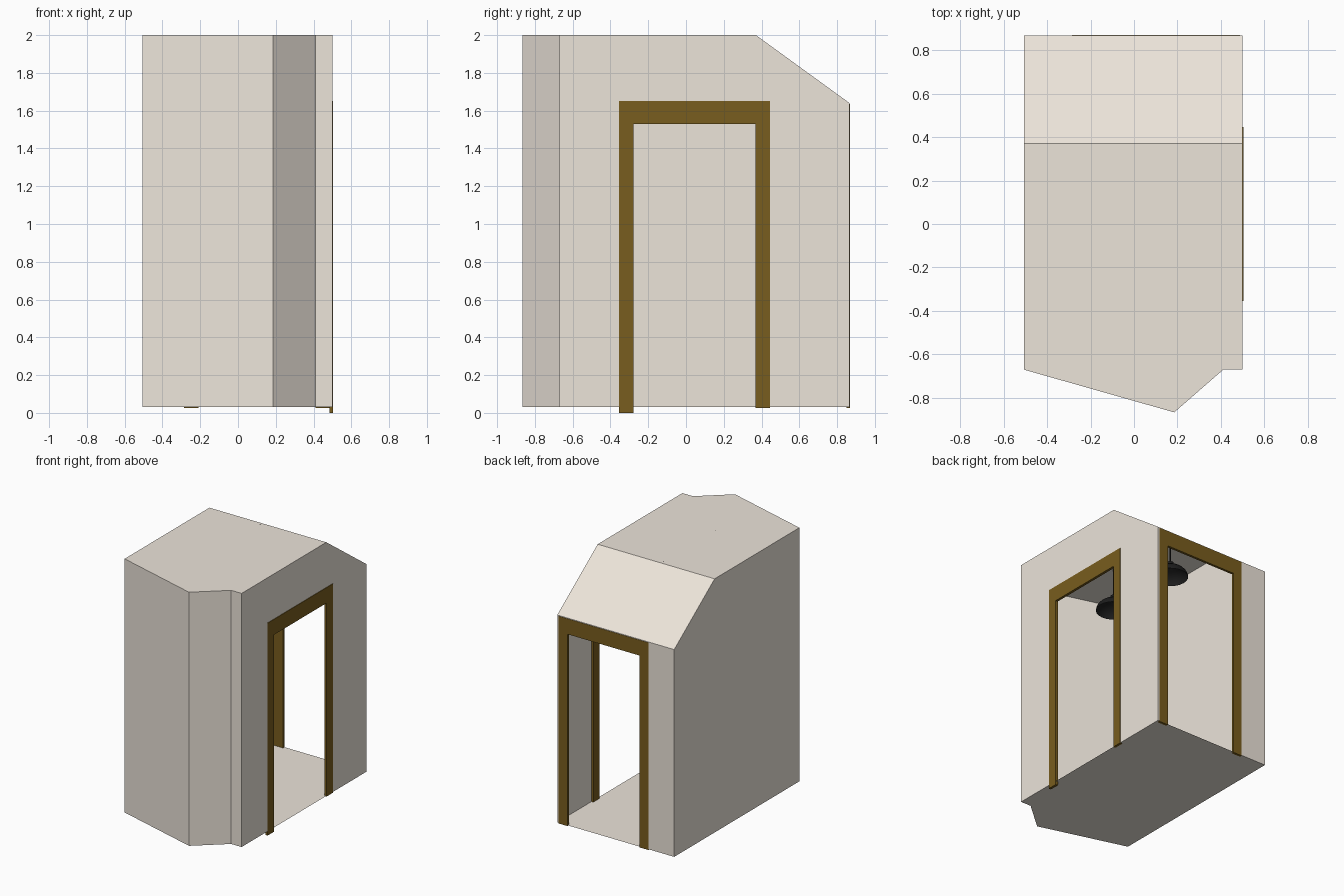
import bpy, bmesh, math
from mathutils import Vector

if "Cube" in bpy.data.objects:
    bpy.data.objects.remove(bpy.data.objects["Cube"])


def material(name, rgb):
    m = bpy.data.materials.new(name)
    m.diffuse_color = (*rgb, 1)
    m.use_nodes = True
    m.node_tree.nodes["Principled BSDF"].inputs["Base Color"].default_value = m.diffuse_color
    return m


PLASTER = material("plaster", (0.84, 0.78, 0.70))
WOOD = material("wood", (0.19, 0.11, 0.013))
BLACK = material("black_metal", (0.012, 0.012, 0.012))


def finish(bm, name, mat, smooth=False):
    bmesh.ops.remove_doubles(bm, verts=bm.verts, dist=1e-5)
    bmesh.ops.recalc_face_normals(bm, faces=bm.faces)
    me = bpy.data.meshes.new(name)
    bm.to_mesh(me)
    bm.free()
    me.materials.append(mat)
    ob = bpy.data.objects.new(name, me)
    bpy.context.collection.objects.link(ob)
    if smooth:
        bpy.ops.object.select_all(action='DESELECT')
        ob.select_set(True)
        bpy.context.view_layer.objects.active = ob
        bpy.ops.object.shade_smooth_by_angle(angle=math.radians(40))
    return ob


def face(bm, pts):
    return bm.faces.new([bm.verts.new(p) for p in pts])


# Main dimensions
L, R, B, F = -0.505, 0.50, 0.866, -0.67
Z0, ZT, ZE, YS = 0.03, 2.0, 1.64, 0.37
bay = [(L, F), (0.185, -0.866), (0.41, F), (R, F)]
SIDE_DOOR = (-0.355, 0.445, 1.65)
BACK_DOOR = (-0.285, 0.487, 1.635)


def notch(a, b, top):
    return [(a, Z0), (a, top), (b, top), (b, Z0)]


# Room shell: floor, flat roof, sloped roof, walls with door openings
bm = bmesh.new()
back_pts = [(R, B), (L, B)]
face(bm, [(x, y, Z0) for x, y in bay + back_pts])
face(bm, [(x, y, ZT) for x, y in bay + [(R, YS), (L, YS)]])
face(bm, [(L, YS, ZT), (R, YS, ZT), (R, B, ZE), (L, B, ZE)])
for (x1, y1), (x2, y2) in zip(bay, bay[1:]):
    face(bm, [(x1, y1, Z0), (x2, y2, Z0), (x2, y2, ZT), (x1, y1, ZT)])
gable_top = [(B, Z0), (B, ZE), (YS, ZT), (F, ZT)]
face(bm, [(L, y, z) for y, z in [(F, Z0)] + gable_top])
face(bm, [(R, y, z) for y, z in [(F, Z0)] + notch(*SIDE_DOOR) + gable_top])
face(bm, [(x, B, z) for x, z in
          [(L, Z0)] + notch(*BACK_DOOR) + [(R, Z0), (R, ZE), (L, ZE)]])
finish(bm, "room_shell", PLASTER)


# Door frames: three-sided profile pushed through the wall
def door_frame(name, door, foot_a, foot_b, to_3d, push):
    a, b, top = door
    w, head = 0.077, 0.12
    outline = [(a, foot_a), (a, top), (b, top), (b, foot_b),
               (b - w, foot_b), (b - w, top - head),
               (a + w, top - head), (a + w, foot_a)]
    bm = bmesh.new()
    f = face(bm, [to_3d(u, z) for u, z in outline])
    ext = bmesh.ops.extrude_face_region(bm, geom=[f], use_keep_orig=True)
    verts = [e for e in ext["geom"] if isinstance(e, bmesh.types.BMVert)]
    bmesh.ops.translate(bm, verts=verts, vec=Vector(push))
    finish(bm, name, WOOD)


door_frame("side_door_frame", SIDE_DOOR, 0.0, 0.027,
           lambda u, z: (0.484, u, z), (0.02, 0, 0))
door_frame("back_door_frame", BACK_DOOR, 0.025, 0.025,
           lambda u, z: (u, 0.849, z), (0, 0.019, 0))


# Hanging lamps: lathed dome shade on a thin cord through the roof
def lamp(name, x, y):
    r, h, rim, cord = 0.13, 0.09, 1.655, 0.005
    prof = [(r * math.cos(t), rim + h * math.sin(t))
            for t in [math.radians(12 * i) for i in range(7)]]
    prof += [(0.03, rim + h), (0.025, rim + h + 0.03), (cord, rim + h + 0.035),
             (cord, 2.0), (0.0, 2.0)]
    bm = bmesh.new()
    vs = [bm.verts.new((x + p, y, z)) for p, z in prof]
    es = [bm.edges.new(e) for e in zip(vs, vs[1:])]
    bmesh.ops.spin(bm, geom=vs + es, cent=(x, y, 0), axis=(0, 0, 1),
                   angle=math.tau, steps=24)
    finish(bm, name, BLACK, smooth=True)


for name, y in (("front_lamp", -0.285), ("back_lamp", 0.345)):
    lamp(name, -0.05, y)
